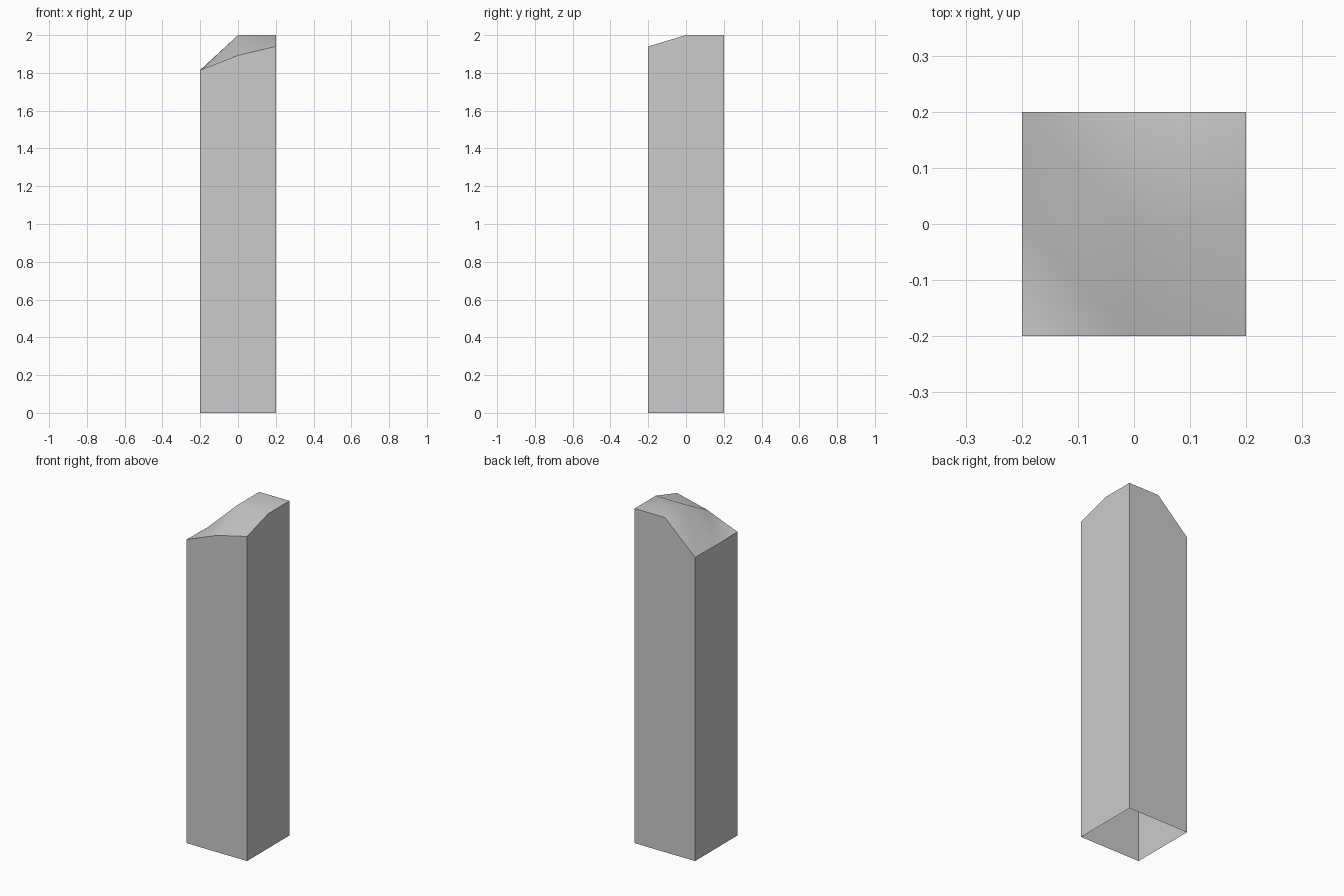
import bpy, bmesh

if "Cube" in bpy.data.objects:
    bpy.data.objects.remove(bpy.data.objects["Cube"])

H = 0.2  # half width of the square column
# top heights, rows from front to back, columns from left to right
HEIGHTS = [[1.815, 1.893, 1.94],
           [1.812, 2.0, 2.0],
           [1.815, 2.0, 2.0]]

bm = bmesh.new()

# uneven smooth top, split into triangles across each quad
v = [[bm.verts.new(((i - 1) * H, (j - 1) * H, HEIGHTS[j][i])) for i in range(3)]
     for j in range(3)]
for j in range(2):
    for i in range(2):
        a, b, c, d = v[j][i], v[j][i + 1], v[j + 1][i + 1], v[j + 1][i]
        tris = ((a, b, d), (b, c, d)) if (i, j) != (1, 0) else ((a, b, c), (a, c, d))
        for t in tris:
            bm.faces.new(t).smooth = True

# flat walls down to the ground, open underneath
corners = [(0, 0), (2, 0), (2, 2), (0, 2)]
feet = [bm.verts.new(((i - 1) * H, (j - 1) * H, 0)) for i, j in corners]
for k, (i, j) in enumerate(corners):
    i2, j2 = corners[(k + 1) % 4]
    mid = v[(j + j2) // 2][(i + i2) // 2]
    bm.faces.new((feet[k], feet[(k + 1) % 4], v[j2][i2], mid, v[j][i]))

# crisp edges around the walls
for e in bm.edges:
    e.smooth = all(f.smooth for f in e.link_faces)

me = bpy.data.meshes.new("stone_column")
bm.to_mesh(me)
bm.free()
bpy.context.collection.objects.link(bpy.data.objects.new("stone_column", me))
